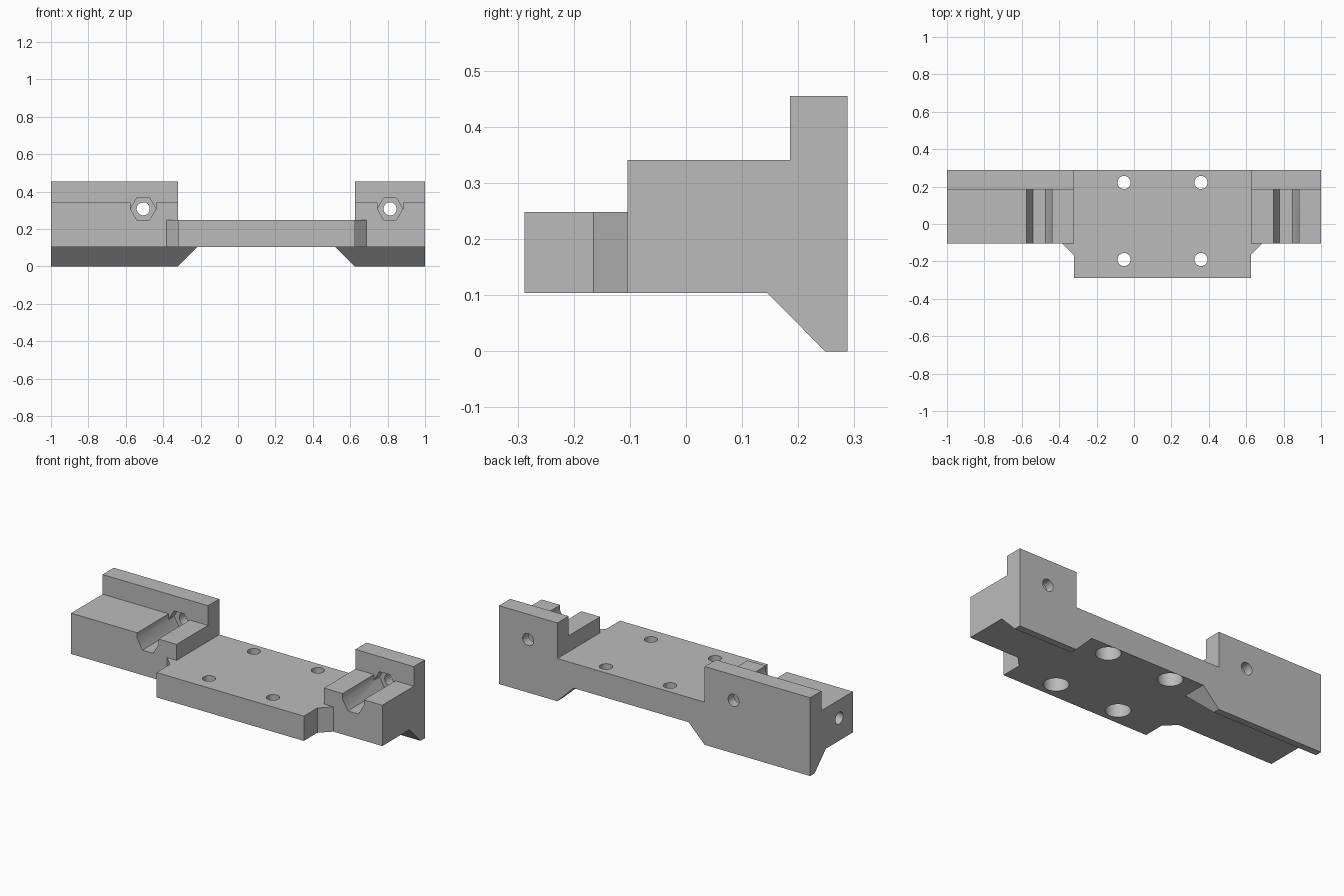
import bpy, bmesh, math

cube = bpy.data.objects.get("Cube")
if cube:
    bpy.data.objects.remove(cube, do_unlink=True)

grey = bpy.data.materials.new("plain_grey")
grey.use_nodes = True
colour = (0.5, 0.5, 0.5, 1)
grey.diffuse_color = colour
grey.node_tree.nodes["Principled BSDF"].inputs["Base Color"].default_value = colour


def loft(name, ring_a, ring_b):
    """Closed solid between two matching rings of 3D points."""
    bm = bmesh.new()
    a = [bm.verts.new(p) for p in ring_a]
    b = [bm.verts.new(p) for p in ring_b]
    bm.faces.new(a)
    bm.faces.new(b)
    for i in range(len(a)):
        j = (i + 1) % len(a)
        bm.faces.new((a[i], a[j], b[j], b[i]))
    bmesh.ops.recalc_face_normals(bm, faces=bm.faces)
    mesh = bpy.data.meshes.new(name)
    bm.to_mesh(mesh)
    bm.free()
    mesh.materials.append(grey)
    ob = bpy.data.objects.new(name, mesh)
    bpy.context.collection.objects.link(ob)
    return ob


def prism(name, outline, axis, start, end):
    """Extrude a 2D outline along an axis."""
    def place(p, d):
        return {"x": (d, *p), "y": (p[0], d, p[1]), "z": (*p, d)}[axis]
    return loft(name, [place(p, start) for p in outline], [place(p, end) for p in outline])


def circle(u, v, r, n=32):
    return [(u + r * math.cos(math.tau * i / n), v + r * math.sin(math.tau * i / n)) for i in range(n)]


def rect(u0, u1, v0, v1):
    return [(u0, v0), (u1, v0), (u1, v1), (u0, v1)]


def combine(target, other, operation):
    other.hide_render = True
    mod = target.modifiers.new(operation, "BOOLEAN")
    mod.operation = operation
    mod.solver = "EXACT"
    mod.object = other
    bpy.context.view_layer.objects.active = target
    bpy.ops.object.modifier_apply(modifier=mod.name)
    bpy.data.objects.remove(other, do_unlink=True)


FRONT, BACK, STEP = -0.288, 0.288, 0.185   # depth positions
ARM = -0.104                               # front of the end blocks
LOW, DECK = 0.104, 0.248                   # plate heights
LEFT, RIGHT = 0.625, -0.322                # inner ends of the blocks
C = 0.061                                  # corner brace size

# Base plate with diagonal corner braces
bracket = prism("mounting_bracket", [
    (-1, BACK), (-1, ARM), (RIGHT - C, ARM), (RIGHT, ARM - C), (RIGHT, FRONT),
    (LEFT, FRONT), (LEFT, ARM - C), (LEFT + C, ARM), (1, ARM), (1, BACK)], "z", LOW, DECK)

# Stepped end blocks and the tapered keels beneath them
step = [(ARM, 0.2), (BACK, 0.2), (BACK, 0.455), (STEP, 0.455), (STEP, 0.341), (ARM, 0.341)]
for outer, inner in ((-1, RIGHT), (1, LEFT)):
    combine(bracket, prism("end_block", step, "x", outer, inner), "UNION")
    reach = inner - math.copysign(0.104, outer)
    keel = loft("keel",
                [(x, y, 0) for x, y in rect(outer, inner, 0.248, BACK)],
                [(x, y, LOW) for x, y in rect(outer, reach, 0.145, BACK)])
    combine(bracket, keel, "UNION")

# Hexagonal nut channels with bolt holes through the back wall
R, Z = 0.068, 0.308
for x in (-0.507, 0.813):
    for cutter in (prism("nut_pocket", circle(x, Z, R, 6), "y", -0.2, 0.235),
                   prism("channel", rect(x - R, x + R, Z, 0.4), "y", -0.2, STEP),
                   prism("bolt_hole", circle(x, Z, 0.035), "y", 0.1, 0.4)):
        combine(bracket, cutter, "DIFFERENCE")

# Counterbored holes through the plate
for x in (-0.053, 0.358):
    for y in (-0.19, 0.222):
        combine(bracket, prism("screw_hole", circle(x, y, 0.035), "z", 0, 0.4), "DIFFERENCE")
        combine(bracket, prism("counterbore", circle(x, y, 0.066), "z", 0, 0.2), "DIFFERENCE")

# Blind hole in the right end
combine(bracket, prism("end_hole", circle(0.022, 0.235, 0.035), "x", -1.1, -0.7), "DIFFERENCE")

# Merge coplanar faces and shade the round holes smoothly
bm = bmesh.new()
bm.from_mesh(bracket.data)
bmesh.ops.remove_doubles(bm, verts=bm.verts, dist=0.0001)
bmesh.ops.dissolve_limit(bm, angle_limit=0.01, verts=bm.verts, edges=bm.edges)
bm.to_mesh(bracket.data)
bm.free()
bpy.ops.object.select_all(action="DESELECT")
bracket.select_set(True)
bpy.context.view_layer.objects.active = bracket
bpy.ops.object.shade_smooth_by_angle(angle=math.radians(30))
